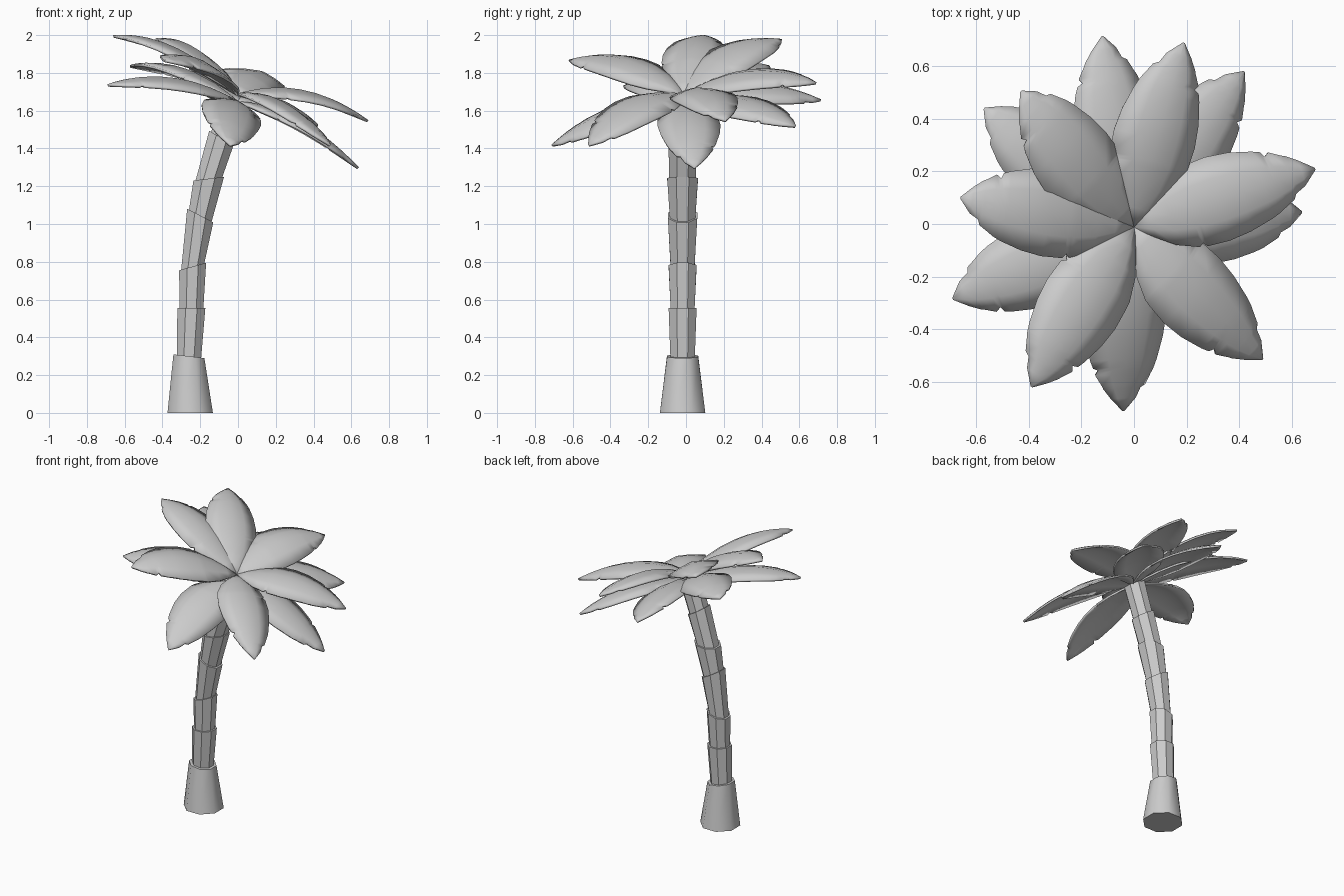
import bpy, bmesh, math
from mathutils import Vector

if "Cube" in bpy.data.objects:
    bpy.data.objects.remove(bpy.data.objects["Cube"])


def finish(name, bm, angle):
    bmesh.ops.recalc_face_normals(bm, faces=bm.faces) if angle != 35 else None
    me = bpy.data.meshes.new(name)
    bm.to_mesh(me)
    bm.free()
    ob = bpy.data.objects.new(name, me)
    bpy.context.collection.objects.link(ob)
    bpy.ops.object.select_all(action='DESELECT')
    ob.select_set(True)
    bpy.context.view_layer.objects.active = ob
    if angle:
        bpy.ops.object.shade_smooth_by_angle(angle=math.radians(angle))
    return ob


# Tapered octagonal trunk piece; each end is (x, z, radius, slope)
def trunk_piece(name, low, high, angle=0):
    bm = bmesh.new()
    rings = []
    for x, z, r, slope in (low, high):
        k = 1 / math.sqrt(1 + slope * slope)
        ring = []
        for i in range(8):
            a = math.tau * (i + 0.5) / 8
            dx, dy = r * math.cos(a) * 1.04, r * math.sin(a) * 1.04
            ring.append(bm.verts.new((x + dx * k, -0.018 + dy, z + dx * k * slope)))
        rings.append(ring)
    for i in range(8):
        j = (i + 1) % 8
        bm.faces.new((rings[0][i], rings[0][j], rings[1][j], rings[1][i]))
    bm.faces.new(rings[0][::-1])
    bm.faces.new(rings[1])
    return finish(name, bm, angle)


# Trunk: flared foot, then stacked segments that widen upward
trunk_piece("trunk_foot", (-0.253, 0, 0.125, 0), (-0.26, 0.30, 0.086, -0.12), 50)
joints = [(-0.26, 0.29, 0.078, -0.12), (-0.247, 0.555, 0.077, 0.0),
          (-0.24, 0.775, 0.077, 0.28), (-0.20, 1.045, 0.081, -0.52),
          (-0.155, 1.24, 0.085, 0.12), (-0.088, 1.455, 0.078, -0.6),
          (-0.02, 1.655, 0.07, -0.5)]
for i in range(len(joints) - 1):
    x, z, r, s = joints[i]
    trunk_piece(f"trunk_segment_{i + 1}", (x, z - 0.004, r - 0.011, s), joints[i + 1])

# Leaf outline: position along rib, left half width, right half width
OUTLINE = [(0, 0.006, 0.006), (0.1, 0.068, 0.065), (0.2, 0.122, 0.118),
           (0.32, 0.158, 0.154), (0.34, 0.160, 0.142), (0.36, 0.162, 0.16),
           (0.48, 0.168, 0.166), (0.6, 0.158, 0.157), (0.72, 0.134, 0.136),
           (0.76, 0.122, 0.126), (0.775, 0.100, 0.122), (0.80, 0.112, 0.112),
           (0.86, 0.085, 0.090), (0.875, 0.080, 0.070), (0.93, 0.050, 0.052),
           (1.0, 0.004, 0.004)]
CROWN_UP = Vector((0.33, 0, 0.94)).normalized()


def leaf(name, root, tip, arch, flip):
    root, tip = Vector(root), Vector(tip)
    side = CROWN_UP.cross(tip - root).normalized()
    bm = bmesh.new()
    rows = []
    for s, wl, wr in OUTLINE:
        if flip:
            wl, wr = wr, wl
        mid = root.lerp(tip, s) + Vector((0, 0, arch * 4 * s * (1 - s)))
        row = [mid + side * wl * f - CROWN_UP * wl * d for f, d in ((1, 0.26), (0.5, 0.1))]
        row += [mid]
        row += [mid - side * wr * f - CROWN_UP * wr * d for f, d in ((0.5, 0.1), (1, 0.26))]
        rows.append([bm.verts.new(p) for p in row])
    for a, b in zip(rows, rows[1:]):
        for k in range(4):
            bm.faces.new((a[k], a[k + 1], b[k + 1], b[k]))
    bm.normal_update()
    if sum(f.normal.z for f in bm.faces) < 0:
        bmesh.ops.reverse_faces(bm, faces=bm.faces)
    ob = finish(name, bm, 35)
    mod = ob.modifiers.new("thickness", 'SOLIDIFY')
    mod.thickness = 0.013
    mod.offset = -1


# Leaf tips of the two tiers of the crown
upper = [(0.69, 0.21, 1.55), (0.19, 0.69, 1.75), (-0.43, 0.505, 1.98),
         (-0.66, 0.10, 2.0), (-0.39, -0.62, 1.87), (0.49, -0.515, 1.42)]
lower = [(0.64, 0.045, 1.30), (0.42, 0.58, 1.52), (-0.12, 0.715, 1.66),
         (-0.57, 0.44, 1.84), (-0.69, -0.285, 1.74), (-0.04, -0.712, 1.42)]
for i, t in enumerate(upper):
    leaf(f"upper_leaf_{i + 1}", (0.0, -0.012, 1.69), t, 0.09, i % 2)
for i, t in enumerate(lower):
    leaf(f"lower_leaf_{i + 1}", (0.0, -0.012, 1.65), t, 0.08, i % 2)
